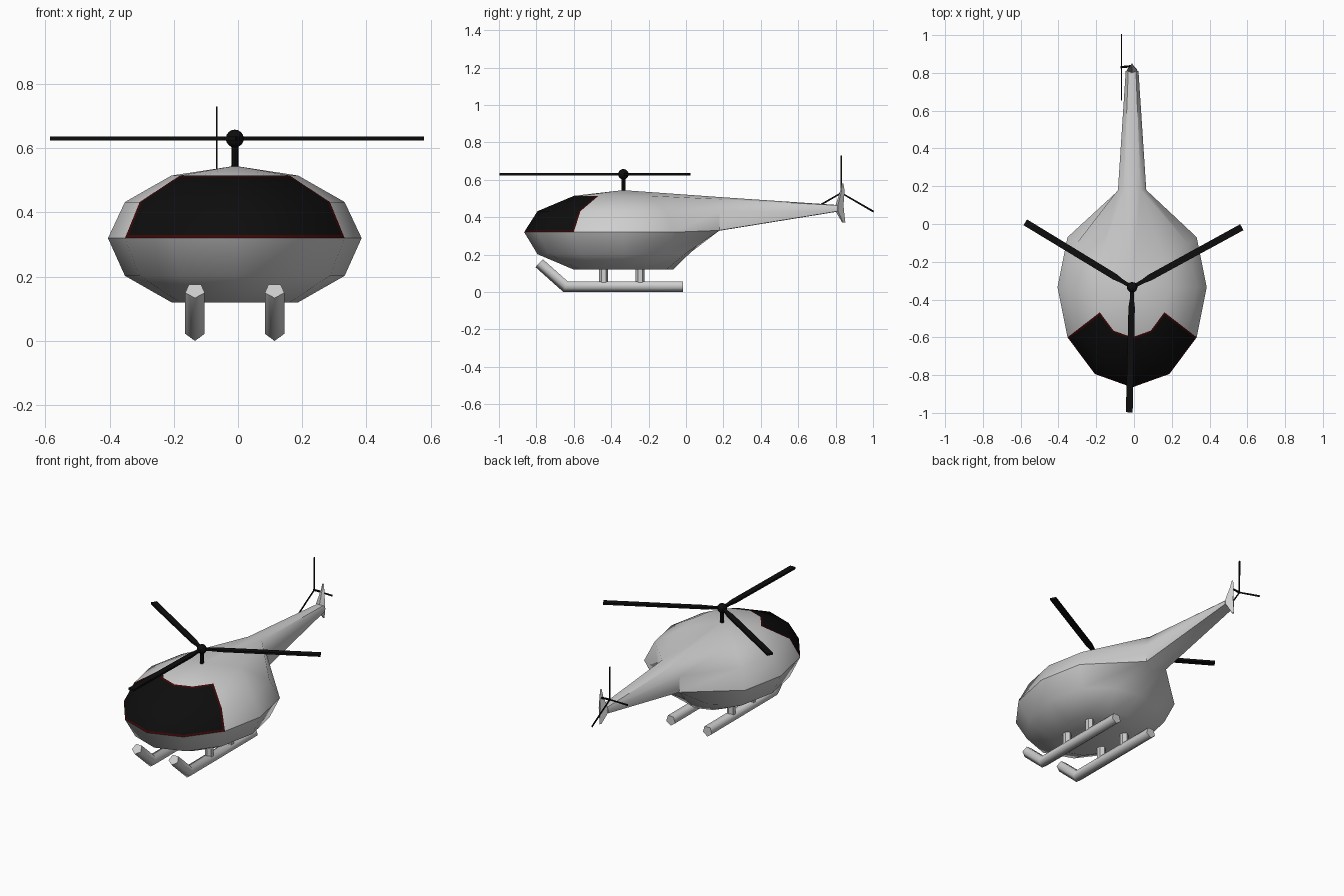
import bpy, bmesh, math
from mathutils import Vector, Matrix

if "Cube" in bpy.data.objects:
    bpy.data.objects.remove(bpy.data.objects["Cube"])

CX, CY, CZ = -0.01, -0.335, 0.32          # fuselage centre


def material(name, rgb):
    m = bpy.data.materials.new(name)
    m.use_nodes = True
    m.diffuse_color = (*rgb, 1)
    m.node_tree.nodes["Principled BSDF"].inputs["Base Color"].default_value = (*rgb, 1)
    return m


GREY = material("light grey paint", (0.62, 0.62, 0.62))
BLACK = material("black", (0.004, 0.004, 0.004))
RED = material("dark red trim", (0.045, 0.002, 0.002))


def finish(name, bm, mats, angle=40):
    bmesh.ops.recalc_face_normals(bm, faces=bm.faces)
    mesh = bpy.data.meshes.new(name)
    bm.to_mesh(mesh)
    bm.free()
    for m in mats:
        mesh.materials.append(m)
    ob = bpy.data.objects.new(name, mesh)
    bpy.context.collection.objects.link(ob)
    bpy.ops.object.select_all(action="DESELECT")
    ob.select_set(True)
    bpy.context.view_layer.objects.active = ob
    bpy.ops.object.shade_smooth_by_angle(angle=math.radians(angle))
    return ob


def loft(bm, loops):
    """Skin a list of closed point loops and cap both ends."""
    rings = [[bm.verts.new(p) for p in loop] for loop in loops]
    n = len(rings[0])
    for a, b in zip(rings, rings[1:]):
        for i in range(n):
            bm.faces.new((a[i], a[(i + 1) % n], b[(i + 1) % n], b[i]))
    bm.faces.new(rings[0])
    bm.faces.new(rings[-1])


def cylinder(name, p, q, r, sides, mat):
    p, q = Vector(p), Vector(q)
    bm = bmesh.new()
    turn = (q - p).to_track_quat("Z", "Y").to_matrix().to_4x4()
    bmesh.ops.create_cone(bm, cap_ends=True, segments=sides, radius1=r, radius2=r,
                          depth=(q - p).length,
                          matrix=Matrix.Translation((p + q) / 2) @ turn)
    return finish(name, bm, [mat])


# Fuselage: twelve-sided ellipsoid with a flat belly, rear drawn out into the tail
REAR = {(0, 2): (0.07, 0.18, 0.33), (0, 3): (0, 0.13, 0.32),
        (1, 2): (0.075, 0.18, 0.43),
        (2, 2): (0.045, 0.18, 0.497), (2, 3): (0, 0.18, 0.508),
        (-1, 2): (0.15, 0.0, 0.207), (-1, 3): (0, 0.025, 0.212)}


def hull_point(e, i):
    mirrored = i == 4
    key = (e, 2 if mirrored else i)
    if key in REAR:
        x, y, z = REAR[key]
        return (CX + (-x if mirrored else x), y, z)
    el, t = math.radians(30 * e), math.radians(30 * i)
    return (CX + 0.395 * math.cos(el) * math.cos(t),
            CY + 0.53 * math.cos(el) * math.sin(t),
            CZ + 0.225 * math.sin(el) - (0.005 if e < 0 else 0))


bm = bmesh.new()
V = {(e, i): bm.verts.new(hull_point(e, i)) for e in range(-2, 3) for i in range(12)
     if (e, i) != (1, 3)}
pole = bm.verts.new((CX, CY, 0.545))
window = []
for i in range(12):
    j = (i + 1) % 12
    bm.faces.new((V[2, i], V[2, j], pole))
    for e in range(-2, 2):
        if e >= 0 and i in (2, 3):         # opening for the tail boom
            continue
        f = bm.faces.new((V[e, i], V[e, j], V[e + 1, j], V[e + 1, i]))
        if e >= 0 and 7 <= i <= 10:
            window.append(f)
bm.faces.new([V[-2, i] for i in range(12)])

# Tail boom grown from the opening
root = [V[k] for k in ((0, 2), (0, 3), (0, 4), (1, 4), (2, 4), (2, 3), (2, 2), (1, 2))]
tip = [bm.verts.new((CX + (v.co.x - CX) * 0.45, 0.81, 0.43 + (v.co.z - 0.32) * 0.19))
       for v in root]
for i in range(8):
    j = (i + 1) % 8
    bm.faces.new((root[i], root[j], tip[j], tip[i]))
bm.faces.new(tip)

# Windscreen with a thin red frame
bmesh.ops.recalc_face_normals(bm, faces=bm.faces)
border = bmesh.ops.inset_region(bm, faces=window, thickness=0.011,
                                use_even_offset=True, use_boundary=True)["faces"]
for f in window:
    f.material_index = 1
for f in border:
    f.material_index = 2
finish("fuselage", bm, [GREY, BLACK, RED], 42)

# Tail fin: diamond sections (z, leading y, trailing y, half width)
bm = bmesh.new()
loft(bm, [[(CX, a, z), (CX + w, a + 0.3 * (b - a), z), (CX, b, z), (CX - w, a + 0.3 * (b - a), z)]
          for z, a, b, w in ((0.372, 0.835, 0.852, 0.006), (0.432, 0.80, 0.845, 0.03),
                             (0.465, 0.80, 0.842, 0.03), (0.54, 0.824, 0.848, 0.012),
                             (0.58, 0.832, 0.842, 0.005))])
finish("tail_fin", bm, [GREY])

# Landing skids: five-sided tubes turned up at the front, each on two struts
R = 0.032
for side, s in (("left", 1), ("right", -1)):
    x = CX + s * 0.124
    loops = []
    for y, z, tilt, stretch in ((-0.783, 0.157, -43, 1), (-0.643, 0.032, -21.5, 1.07),
                                (-0.015, 0.032, 0, 1)):
        up = Vector((0, -math.sin(math.radians(tilt)), math.cos(math.radians(tilt))))
        up.y = -up.y if tilt == 0 else abs(up.y)
        loops.append([Vector((x + R * math.sin(a), y, z)) - up * R * stretch * math.cos(a)
                      for a in (math.tau * k / 5 for k in range(5))])
    bm = bmesh.new()
    loft(bm, loops)
    finish(side + "_skid", bm, [GREY], 75)
    for part, y in (("front", -0.44), ("rear", -0.245)):
        cylinder(f"{side}_{part}_strut", (x, y, 0.04), (x, y, 0.135), 0.024, 6, GREY)

# Main rotor
HUB = Vector((CX, CY, 0.63))
cylinder("rotor_mast", (CX, CY, 0.53), HUB, 0.011, 8, BLACK)
bm = bmesh.new()
bmesh.ops.create_uvsphere(bm, u_segments=12, v_segments=8, radius=0.028,
                          matrix=Matrix.Translation(HUB))
finish("rotor_hub", bm, [BLACK])


def blade(name, matrix, length, sections, thick):
    """Flat blade along local +X; sections are (fraction, half width)."""
    bm = bmesh.new()
    loft(bm, [[(f * length, -w, -thick), (f * length, w, -thick),
               (f * length, w, thick), (f * length, -w, thick)] for f, w in sections])
    bm.transform(matrix)
    finish(name, bm, [BLACK], 30)


for k in range(3):
    m = Matrix.Translation(HUB) @ Matrix.Rotation(math.radians(28.7 + 120 * k), 4, "Z")
    blade(f"rotor_blade_{k + 1}", m, 0.662, ((0, 0.009), (0.1, 0.011), (0.16, 0.017), (1, 0.018)), 0.006)

# Tail rotor on the right-hand side of the fin
TAIL = Vector((-0.066, 0.83, 0.53))
cylinder("tail_rotor_shaft", TAIL - Vector((0.005, 0, 0)), (CX, 0.836, 0.53), 0.006, 8, BLACK)
axes = Matrix(((0, 0, 1, 0), (1, 0, 0, 0), (0, 1, 0, 0), (0, 0, 0, 1)))   # local XY to world YZ
for k in range(3):
    m = Matrix.Translation(TAIL) @ axes @ Matrix.Rotation(math.radians(90 + 120 * k), 4, "Z")
    blade(f"tail_rotor_blade_{k + 1}", m, 0.2, ((0, 0.004), (1, 0.005)), 0.002)
